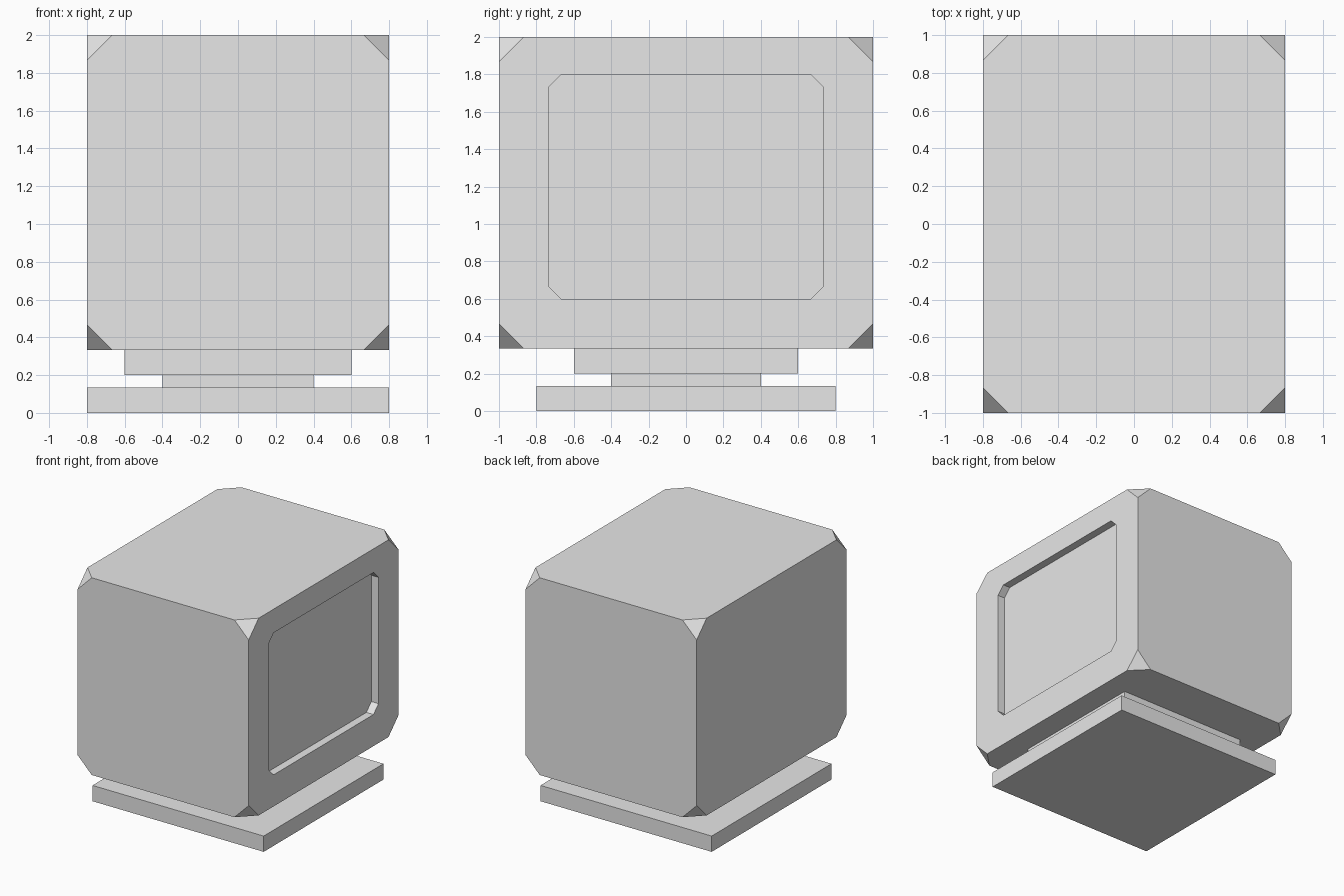
import bpy
import bmesh
from itertools import product
from math import radians
from mathutils import Vector

default_cube = bpy.data.objects.get("Cube")
if default_cube:
    bpy.data.objects.remove(default_cube, do_unlink=True)

U = 1 / 15  # design module

grey = bpy.data.materials.new("plain_grey")
grey.use_nodes = True
colour = (0.8, 0.8, 0.8, 1)
grey.diffuse_color = colour
grey.node_tree.nodes["Principled BSDF"].inputs["Base Color"].default_value = colour


def hull_object(name, points):
    """Flat-faced convex solid around the given points."""
    bm = bmesh.new()
    for p in points:
        bm.verts.new(p)
    bmesh.ops.convex_hull(bm, input=bm.verts[:])
    bmesh.ops.dissolve_limit(bm, angle_limit=radians(1),
                             verts=bm.verts[:], edges=bm.edges[:])
    bmesh.ops.recalc_face_normals(bm, faces=bm.faces[:])
    mesh = bpy.data.meshes.new(name)
    bm.to_mesh(mesh)
    bm.free()
    mesh.materials.append(grey)
    obj = bpy.data.objects.new(name, mesh)
    bpy.context.collection.objects.link(obj)
    return obj


def slab(name, half, bottom, top):
    """Square slab centred on the vertical axis."""
    return hull_object(name, [(x * half, y * half, z) for x, y, z
                              in product((-1, 1), (-1, 1), (bottom, top))])


# Stepped stand
slab("base_plate", 12 * U, 0, 2 * U)
slab("neck", 6 * U, 2 * U, 3 * U)
slab("collar", 9 * U, 3 * U, 5 * U)

# Cabinet: a box with all eight corners cut off
half = Vector((12 * U, 15 * U, 12.5 * U))
centre = Vector((0, 0, 17.5 * U))
points = []
for signs in product((-1, 1), repeat=3):
    for axis in range(3):
        p = half.copy()
        p[axis] -= 2 * U
        points.append(centre + p * Vector(signs))
cabinet = hull_object("cabinet", points)

# Recessed screen with clipped corners on the +x side
outline = []
for sy, sz in product((-1, 1), repeat=2):
    for dy, dz in ((1, 0), (0, 1)):
        outline.append((sy * (11 - dy) * U, (18 + sz * (9 - dz)) * U))
cutter = hull_object("screen_cutter", [(x * U, y, z) for x in (11, 14)
                                       for y, z in outline])
cutter.hide_render = True
recess = cabinet.modifiers.new("screen_recess", "BOOLEAN")
recess.operation = "DIFFERENCE"
recess.solver = "EXACT"
recess.object = cutter
bpy.context.view_layer.objects.active = cabinet
bpy.ops.object.modifier_apply(modifier=recess.name)
bpy.data.objects.remove(cutter, do_unlink=True)
